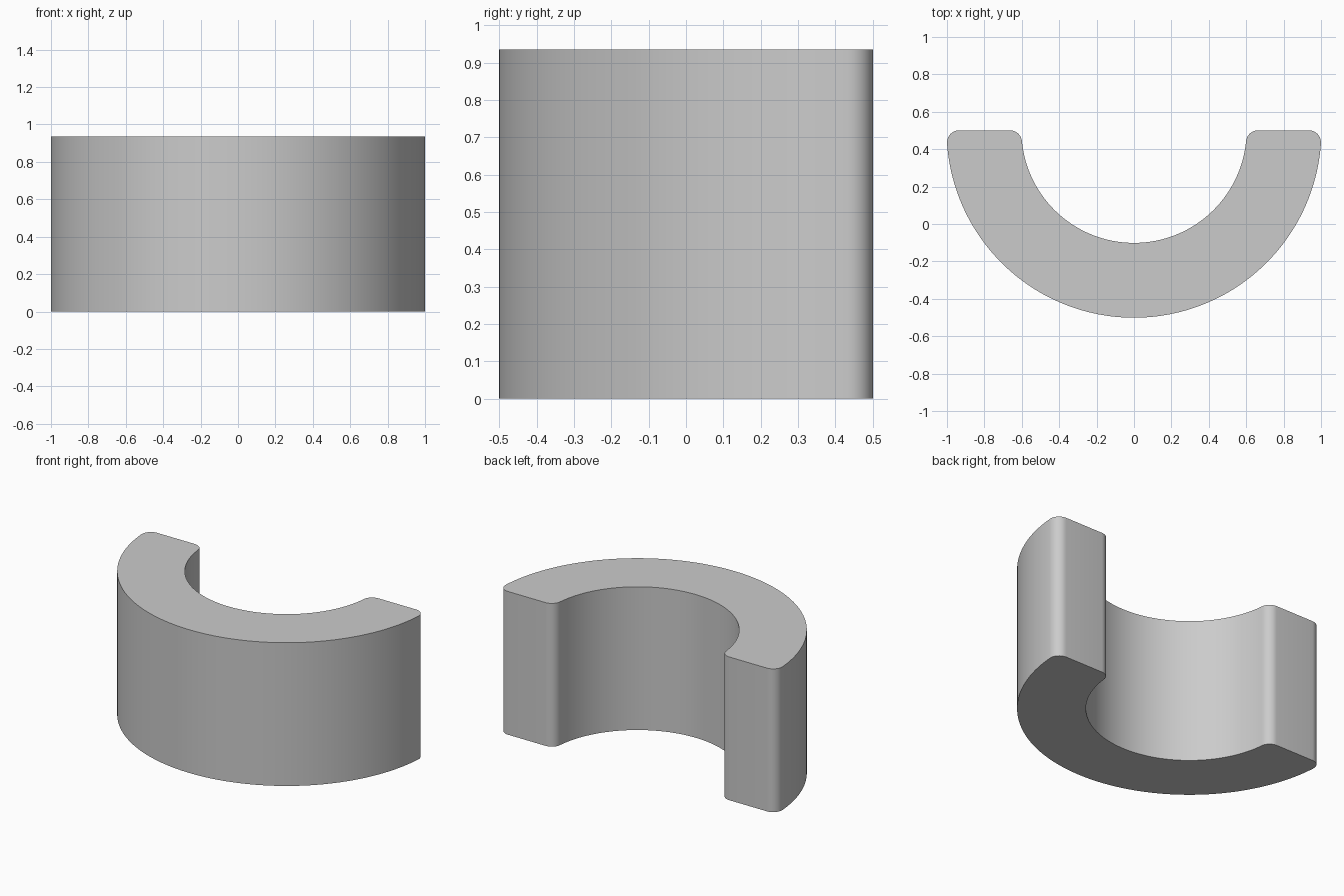
import bpy, bmesh, math

cube = bpy.data.objects.get("Cube")
if cube:
    bpy.data.objects.remove(cube, do_unlink=True)

OUTER, INNER = 1.002, 0.602   # ring radii
FILLET = 0.065                # rounding of the arm ends
CENTRE_Y = 0.501
HEIGHT = 0.935


def arc(cx, cy, radius, start, end, steps):
    """Points along a circular arc, both ends included."""
    angles = [start + (end - start) * i / steps for i in range(steps + 1)]
    return [(cx + radius * math.cos(a), cy + radius * math.sin(a)) for a in angles]


# Half of the profile: outer arc, two tangent fillets, inner arc
quarter = math.pi / 2
out_x = math.sqrt((OUTER - FILLET) ** 2 - FILLET ** 2)
in_x = math.sqrt((INNER + FILLET) ** 2 - FILLET ** 2)
out_a = math.atan2(FILLET, out_x)
in_a = math.atan2(FILLET, in_x)
half = arc(0, 0, OUTER, -quarter, -out_a, 48)
half += arc(out_x, -FILLET, FILLET, -out_a, quarter, 10)[1:]
half += arc(in_x, -FILLET, FILLET, quarter, math.pi - in_a, 10)
half += arc(0, 0, INNER, -in_a, -quarter, 48)[1:]
profile = half + [(-x, y) for x, y in reversed(half[1:-1])]

# Extrude the profile into the half ring
bm = bmesh.new()
base = bm.faces.new([bm.verts.new((x, y + CENTRE_Y, 0)) for x, y in profile])
result = bmesh.ops.extrude_face_region(bm, geom=[base], use_keep_orig=True)
top = [v for v in result["geom"] if isinstance(v, bmesh.types.BMVert)]
bmesh.ops.translate(bm, verts=top, vec=(0, 0, HEIGHT))
bmesh.ops.recalc_face_normals(bm, faces=bm.faces)
mesh = bpy.data.meshes.new("half_ring")
bm.to_mesh(mesh)
bm.free()
ring = bpy.data.objects.new("half_ring", mesh)
bpy.context.collection.objects.link(ring)

# Plain grey
grey = bpy.data.materials.new("light_grey")
grey.use_nodes = True
colour = (0.6, 0.6, 0.6, 1)
grey.diffuse_color = colour
grey.node_tree.nodes["Principled BSDF"].inputs["Base Color"].default_value = colour
mesh.materials.append(grey)

# Smooth walls, sharp rims
bpy.ops.object.select_all(action="DESELECT")
ring.select_set(True)
bpy.context.view_layer.objects.active = ring
bpy.ops.object.shade_smooth_by_angle(angle=math.radians(30))
